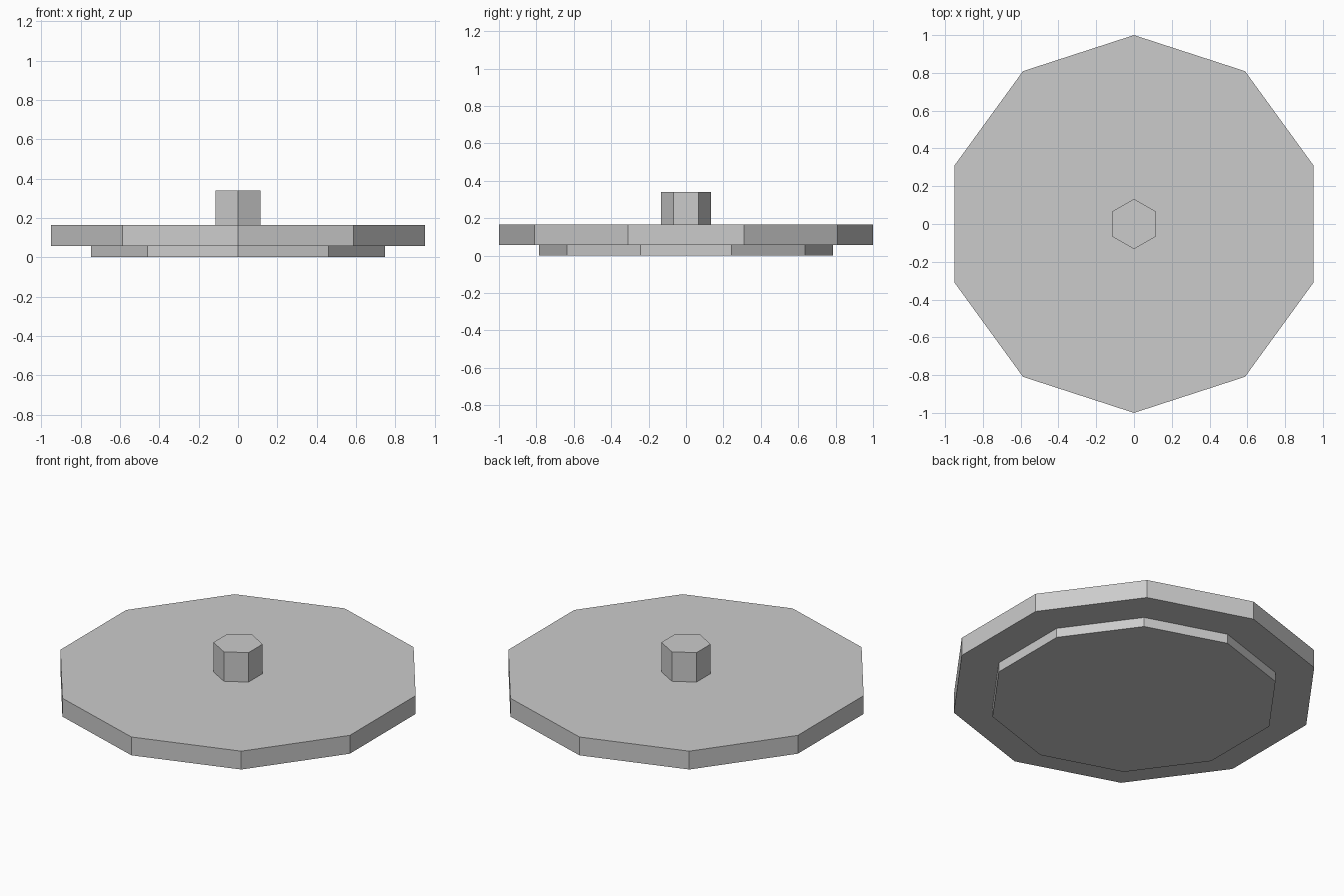
import bpy, bmesh, math

if "Cube" in bpy.data.objects:
    bpy.data.objects.remove(bpy.data.objects["Cube"])

grey = bpy.data.materials.new("light_grey")
grey.diffuse_color = (0.6, 0.6, 0.6, 1)
grey.use_nodes = True
grey.node_tree.nodes["Principled BSDF"].inputs["Base Color"].default_value = grey.diffuse_color


def prism(name, sides, radius, z0, z1):
    """Upright prism with one corner pointing to the back."""
    bm = bmesh.new()
    ring = []
    for i in range(sides):
        a = math.pi / 2 + 2 * math.pi * i / sides
        ring.append(bm.verts.new((radius * math.cos(a), radius * math.sin(a), z0)))
    base = bm.faces.new(ring)
    top = bmesh.ops.extrude_face_region(bm, geom=[base], use_keep_orig=True)
    bmesh.ops.translate(bm, vec=(0, 0, z1 - z0),
                        verts=[g for g in top["geom"] if isinstance(g, bmesh.types.BMVert)])
    bmesh.ops.recalc_face_normals(bm, faces=bm.faces)
    mesh = bpy.data.meshes.new(name)
    bm.to_mesh(mesh)
    bm.free()
    mesh.materials.append(grey)
    obj = bpy.data.objects.new(name, mesh)
    bpy.context.collection.objects.link(obj)
    return obj


# Inner rim under the lid, the lid plate and its handle
prism("inner_rim", 10, 0.785, 0.0, 0.056)
prism("lid_plate", 10, 1.0, 0.056, 0.165)
prism("handle_knob", 6, 0.133, 0.165, 0.34)
